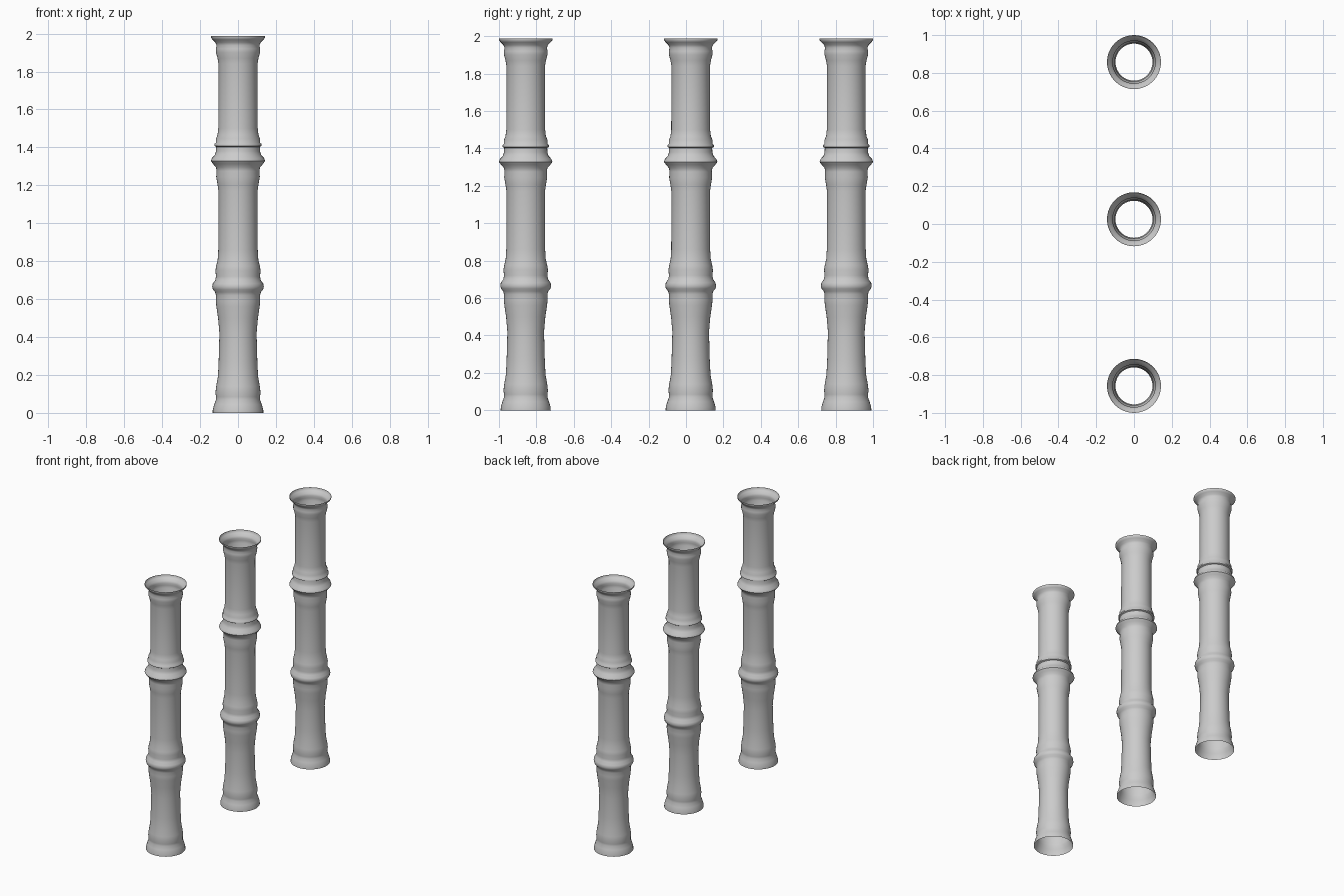
import bpy, bmesh, math

# (radius, height) outline of one open turned pole, bottom to top
PROFILE = [
    (.134, 0), (.133, .018), (.125, .045), (.116, .07), (.116, .085), (.119, .105),
    (.115, .14), (.106, .19), (.102, .27), (.098, .42), (.105, .5), (.114, .56),
    (.117, .59), (.116, .62), (.121, .637), (.132, .65), (.136, .665), (.133, .682),
    (.120, .7), (.116, .72), (.119, .75), (.115, .775), (.107, .81), (.104, .86),
    (.103, 1.17), (.108, 1.205), (.115, 1.245), (.113, 1.275), (.116, 1.295),
    (.132, 1.313), (.143, 1.328), (.138, 1.343), (.122, 1.36), (.116, 1.38),
    (.115, 1.403), (.124, 1.408), (.124, 1.418), (.117, 1.424), (.117, 1.445),
    (.108, 1.465), (.104, 1.5), (.103, 1.84), (.108, 1.87), (.116, 1.9),
    (.117, 1.92), (.113, 1.938), (.119, 1.953), (.134, 1.968), (.143, 1.978),
    (.143, 1.988),
]
SIDES = 40


def pole(name, y):
    bm = bmesh.new()
    rings = []
    for r, z in PROFILE:
        rings.append([bm.verts.new((r * math.cos(2 * math.pi * i / SIDES),
                                    r * math.sin(2 * math.pi * i / SIDES), z))
                      for i in range(SIDES)])
    for a, b in zip(rings, rings[1:]):
        for i in range(SIDES):
            j = (i + 1) % SIDES
            bm.faces.new((a[i], a[j], b[j], b[i]))
    mesh = bpy.data.meshes.new(name)
    bm.to_mesh(mesh)
    bm.free()
    ob = bpy.data.objects.new(name, mesh)
    ob.location.y = y
    bpy.context.collection.objects.link(ob)
    bpy.context.view_layer.objects.active = ob
    ob.select_set(True)
    bpy.ops.object.shade_smooth_by_angle(angle=math.radians(50))
    ob.select_set(False)


# Three poles in a row, the middle one slightly off centre
for name, y in (("front_pole", -.857), ("middle_pole", .025), ("back_pole", .857)):
    pole(name, y)
